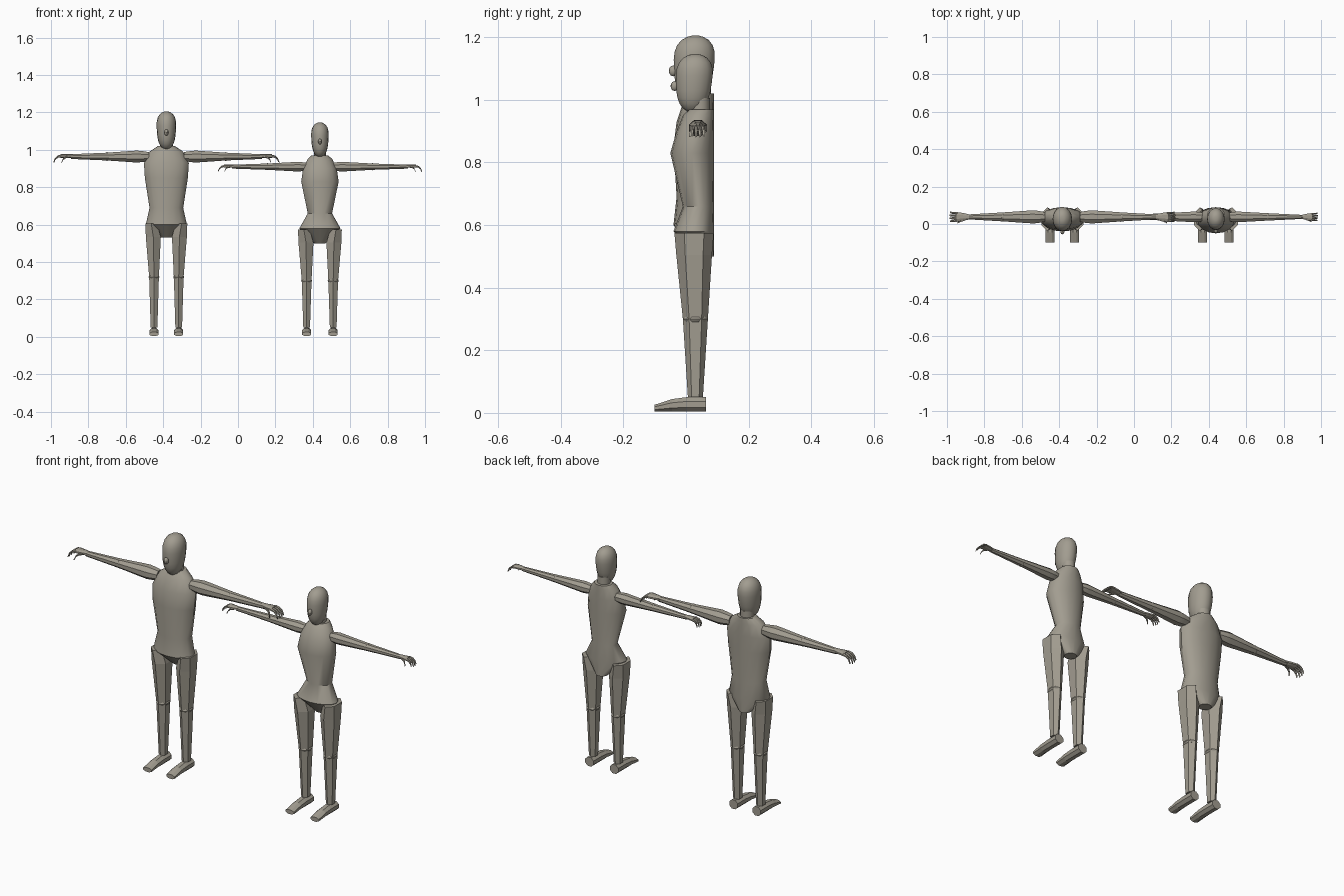
import bpy, bmesh, math
from mathutils import Matrix, Vector

cube = bpy.data.objects.get("Cube")
if cube:
    bpy.data.objects.remove(cube)

clay = bpy.data.materials.new("warm_grey_clay")
clay.use_nodes = True
clay.diffuse_color = (0.36, 0.335, 0.28, 1)
clay.node_tree.nodes["Principled BSDF"].inputs["Base Color"].default_value = clay.diffuse_color

X, Y, Z = Matrix.Identity(3)
MIDDLE = 0.03    # depth of the limb axis
BACK = 0.09      # depth of the flat back


def finish(bm, name, smooth_angle=0):
    """Turn the mesh into a named object, smooth below the given angle."""
    bmesh.ops.recalc_face_normals(bm, faces=bm.faces[:])
    mesh = bpy.data.meshes.new(name)
    bm.to_mesh(mesh)
    bm.free()
    mesh.materials.append(clay)
    obj = bpy.data.objects.new(name, mesh)
    bpy.context.collection.objects.link(obj)
    if smooth_angle:
        bpy.ops.object.select_all(action="DESELECT")
        obj.select_set(True)
        bpy.context.view_layer.objects.active = obj
        bpy.ops.object.shade_smooth_by_angle(angle=math.radians(smooth_angle))


def loft(bm, rings, across, along, sides, turned=False):
    """Skin a closed tube through rings of (centre, half width, half depth)."""
    phase = math.pi / sides if turned else 0
    angles = [phase + math.tau * i / sides for i in range(sides)]
    widest = max(math.cos(a) for a in angles)
    deepest = max(math.sin(a) for a in angles)
    loops = []
    for centre, width, depth in rings:
        u, v = across * width / widest, along * depth / deepest
        loops.append([bm.verts.new(Vector(centre) + u * math.cos(a) + v * math.sin(a))
                      for a in angles])
    for low, high in zip(loops, loops[1:]):
        for i in range(sides):
            bm.faces.new((low[i - 1], low[i], high[i], high[i - 1]))
    bm.faces.new(loops[0])
    bm.faces.new(loops[-1])


def ball(bm, centre, radius, stretch=(1, 1, 1)):
    place = Matrix.Translation(centre) @ Matrix.Diagonal((*stretch, 1))
    bmesh.ops.create_uvsphere(bm, u_segments=10, v_segments=6, radius=radius, matrix=place)


def make_torso(name, x, sections):
    """Trunk with a flat back from (height, half width, half depth) sections."""
    bm = bmesh.new()
    rings = [((x, BACK - depth, z), width, depth) for z, width, depth in sections]
    loft(bm, rings, X, Y, 16)
    finish(bm, name, 35)


def make_head(name, x, chin, crown, width):
    """Egg that narrows towards the jaw, with a nose and a neck."""
    bm = bmesh.new()
    middle, half = (chin + crown) / 2, (crown - chin) / 2
    steps = 12
    rings = []
    for i in range(steps + 1):
        t = -0.99 * math.cos(math.pi * i / steps)
        size = width * math.sqrt(1 - abs(t) ** 3) * (0.88 + 0.12 * t)
        rings.append(((x, MIDDLE - 0.005 * (1 - t), middle + t * half), size, size * 1.25))
    loft(bm, rings, X, Y, 16)
    finish(bm, name + "_head", 35)

    bm = bmesh.new()
    ball(bm, (x, -0.7 * width, middle - 0.1 * half), width / 4, (0.8, 1, 1.2))
    finish(bm, name + "_nose", 35)

    bm = bmesh.new()
    rings = [((x, BACK / 2, z), width * 0.6, width * 0.6) for z in (chin - half / 4, chin + half / 2)]
    loft(bm, rings, X, Y, 12)
    finish(bm, name + "_neck", 35)


def make_leg(name, x, side, hip, knee, stance):
    """Six-sided leg that leans out at the hip, with a knee cap and a wedge foot."""
    centre = x + side * stance
    lean = side * 0.015
    bm = bmesh.new()
    rings = [((centre, MIDDLE, 0.05), 0.018, 0.024),
             ((centre, MIDDLE, knee), 0.026, 0.04),
             ((centre + lean / 4, MIDDLE - 0.004, hip - 0.07), 0.04, 0.057),
             ((centre + lean, MIDDLE - 0.004, hip), 0.031, 0.063)]
    loft(bm, rings, X, Y, 6, True)
    finish(bm, name + "_leg")

    bm = bmesh.new()
    ball(bm, (centre, MIDDLE, knee), 0.031, (1, 1.3, 0.6))
    finish(bm, name + "_knee", 35)

    # Heel, instep and toe share a flat sole
    bm = bmesh.new()
    rings = [((centre, y, top / 2 + 0.004), 0.024, top / 2)
             for y, top in ((0.064, 0.046), (0, 0.046), (-0.045, 0.04), (-0.1, 0.022))]
    loft(bm, rings, X, Z, 8, True)
    finish(bm, name + "_foot")


def make_arm(name, x, side, z, shoulder, wrist, thick):
    """Arm tapering from a rounded shoulder to the wrist, with an elbow band."""
    def at(distance):
        return (x + side * distance, MIDDLE + 0.008, z)

    elbow = (shoulder + wrist) / 2
    bm = bmesh.new()
    rings = [(at(shoulder - thick), thick * 0.8, thick * 0.75),
             (at(shoulder), thick, thick * 0.9),
             (at(shoulder + thick), thick * 1.1, thick),
             (at(elbow), thick * 0.75, thick * 0.65),
             (at(wrist), thick * 0.4, thick * 0.4)]
    loft(bm, rings, Y, Z, 8, True)
    ball(bm, at(elbow), thick * 0.75, (0.6, 1, 1))
    finish(bm, name + "_arm", 25)


def make_hand(name, x, side, z, wrist, scale):
    """Flat palm with four curled fingers and a thumb."""
    def at(out, y, up):
        return (x + side * (wrist + out * scale), MIDDLE + 0.008 + y * scale, z + up * scale)

    def digit(out, y, up, length, splay):
        rings = []
        for joint in range(4):
            rings.append((at(out, y, up), *[scale * (0.007 - joint * 0.001)] * 2))
            bend = 0.2 + joint / 2
            out += length * math.cos(bend)
            up -= length * math.sin(bend)
            y += splay
        loft(bm, rings, Y, Z, 6, True)

    bm = bmesh.new()
    palm = [(at(out, 0, 0.003), width * scale, 0.01 * scale)
            for out, width in ((-0.01, 0.014), (0.02, 0.021), (0.055, 0.026))]
    loft(bm, palm, Y, Z, 8, True)
    for spread in (-1.5, -0.5, 0.5, 1.5):
        digit(0.05, spread * 0.013, 0.004, 0.022 - abs(spread) / 500, spread / 1000)
    digit(0.012, -0.014, 0, 0.018, -0.006)
    finish(bm, name + "_hand")


def make_figure(name, x, torso, head, leg, arm, hand_scale):
    make_torso(name + "_torso", x, torso)
    make_head(name, x, **head)
    for side, word in ((1, "left"), (-1, "right")):
        part = f"{name}_{word}"
        make_leg(part, x, side, **leg)
        make_arm(part, x, side, **arm)
        make_hand(part, x, side, arm["z"], arm["wrist"], hand_scale)


# Broad figure with straight sides
make_figure(
    "tall", -0.383,
    torso=[(0.53, 0.03, 0.03), (0.6, 0.11, 0.065), (0.69, 0.09, 0.06), (0.85, 0.115, 0.065),
           (0.93, 0.12, 0.06), (0.99, 0.09, 0.05), (1.02, 0.045, 0.04)],
    head=dict(chin=1, crown=1.206, width=0.058),
    leg=dict(hip=0.605, knee=0.32, stance=0.066),
    arm=dict(z=0.964, shoulder=0.125, wrist=0.51, thick=0.032),
    hand_scale=1)

# Slim figure with a narrow waist
make_figure(
    "short", 0.438,
    torso=[(0.5, 0.03, 0.03), (0.58, 0.11, 0.065), (0.66, 0.065, 0.05), (0.83, 0.1, 0.07),
           (0.9, 0.09, 0.06), (0.95, 0.066, 0.05), (0.97, 0.045, 0.04)],
    head=dict(chin=0.96, crown=1.147, width=0.052),
    leg=dict(hip=0.575, knee=0.3, stance=0.071),
    arm=dict(z=0.91, shoulder=0.09, wrist=0.47, thick=0.026),
    hand_scale=0.8)
